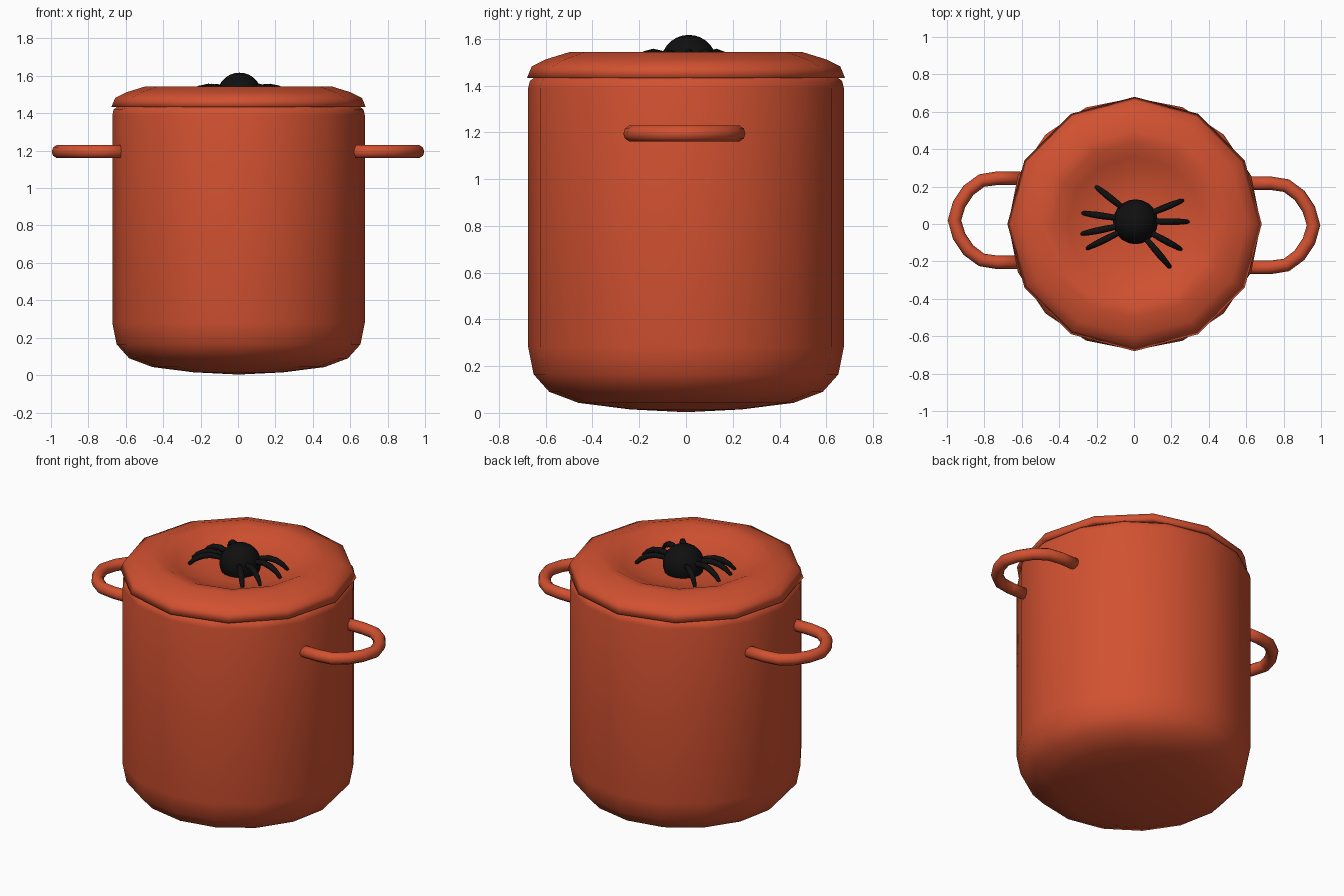
import bpy, bmesh, math
from mathutils import Vector

if "Cube" in bpy.data.objects:
    bpy.data.objects.remove(bpy.data.objects["Cube"])


def material(name, rgb):
    m = bpy.data.materials.new(name)
    m.diffuse_color = (*rgb, 1)
    m.use_nodes = True
    m.node_tree.nodes["Principled BSDF"].inputs["Base Color"].default_value = m.diffuse_color
    return m


ENAMEL = material("orange_red_enamel", (0.64, 0.082, 0.03))
BLACK = material("black", (0.005, 0.005, 0.005))


def finish(name, bm, mat):
    bmesh.ops.recalc_face_normals(bm, faces=bm.faces[:])
    for f in bm.faces:
        f.smooth = True
    me = bpy.data.meshes.new(name)
    bm.to_mesh(me)
    bm.free()
    me.materials.append(mat)
    ob = bpy.data.objects.new(name, me)
    bpy.context.collection.objects.link(ob)
    return ob


def bridge(bm, a, b):
    n = len(a)
    for i in range(n):
        j = (i + 1) % n
        q = [a[i], a[j], b[j], b[i]]
        bm.faces.new(list(dict.fromkeys(q)))


def lathe(name, profile, sides, mat, cx=0.0):
    bm = bmesh.new()
    prev = None
    for r, z in profile:
        if r == 0:
            ring = [bm.verts.new((cx, 0, z))] * sides
        else:
            ring = [bm.verts.new((cx + r * math.cos(2 * math.pi * i / sides),
                                  r * math.sin(2 * math.pi * i / sides), z)) for i in range(sides)]
        if prev:
            bridge(bm, prev, ring)
        prev = ring
    return finish(name, bm, mat)


def tube(name, path, radii, sides, mat):
    bm = bmesh.new()
    pts = [Vector(p) for p in path]
    prev = None
    for i, p in enumerate(pts):
        t = (pts[min(i + 1, len(pts) - 1)] - pts[max(i - 1, 0)]).normalized()
        side = t.cross(Vector((0, 0, 1))).normalized()
        up = side.cross(t)
        ring = [bm.verts.new(p + radii[i] * (side * math.cos(a) + up * math.sin(a)))
                for a in (2 * math.pi * k / sides for k in range(sides))]
        if prev:
            bridge(bm, prev, ring)
        else:
            bm.faces.new(ring)
        prev = ring
    bm.faces.new(prev)
    return finish(name, bm, mat)


# Pot body with rounded base and turned-in rim
lathe("pot", [(0, 0.003), (0.24, 0.015), (0.46, 0.043), (0.585, 0.09), (0.652, 0.165),
              (0.675, 0.28), (0.675, 0.85), (0.675, 1.39), (0.668, 1.42), (0.645, 1.437),
              (0.60, 1.437)], 16, ENAMEL, 0.003)

# Dished lid, twelve sided
lathe("lid", [(0, 1.435), (0.64, 1.435), (0.68, 1.433), (0.66, 1.482), (0.60, 1.512), (0.50, 1.543),
              (0.44, 1.538), (0.36, 1.503), (0.27, 1.468), (0.16, 1.455), (0, 1.455)],
      12, ENAMEL, 0.003)

# Side handles
half = [(0.61, 0.225), (0.73, 0.225), (0.815, 0.212), (0.885, 0.16), (0.935, 0.085)]
loop = half + [(0.96, 0)] + [(x, -y) for x, y in reversed(half)]
for name, s, cy in (("right_handle", 1, -0.007), ("left_handle", -1, 0.02)):
    tube(name, [(s * x, y + cy, 1.195) for x, y in loop], [0.036] * len(loop), 10, ENAMEL)

# Spider body used as the lid knob
bm = bmesh.new()
bmesh.ops.create_uvsphere(bm, u_segments=20, v_segments=14, radius=0.12)
bmesh.ops.translate(bm, verts=bm.verts[:], vec=(0.008, 0.012, 1.497))
finish("spider_body", bm, BLACK)

# Spider legs arch up from the body and down to the lid
tips = [(0.27, 0.13), (0.30, 0.012), (0.26, -0.14), (0.20, -0.24),
        (-0.21, 0.205), (-0.285, 0.06), (-0.29, -0.055), (-0.26, -0.135)]
arch = [(0.2, 1.515, 0.014), (0.4, 1.533, 0.016), (0.56, 1.54, 0.018), (0.72, 1.53, 0.018),
        (0.86, 1.507, 0.015), (0.95, 1.482, 0.011), (1.0, 1.457, 0.004)]
for i, (tx, ty) in enumerate(tips):
    # outer ends leave the body at a shallower spread than the tips
    bx, by = 0.008, 0.012 + 0.1 * ty
    tube(f"spider_leg_{i + 1}",
         [(bx + (tx - bx) * f, by + (ty - by) * f, z) for f, z, r in arch],
         [r for f, z, r in arch], 8, BLACK)
